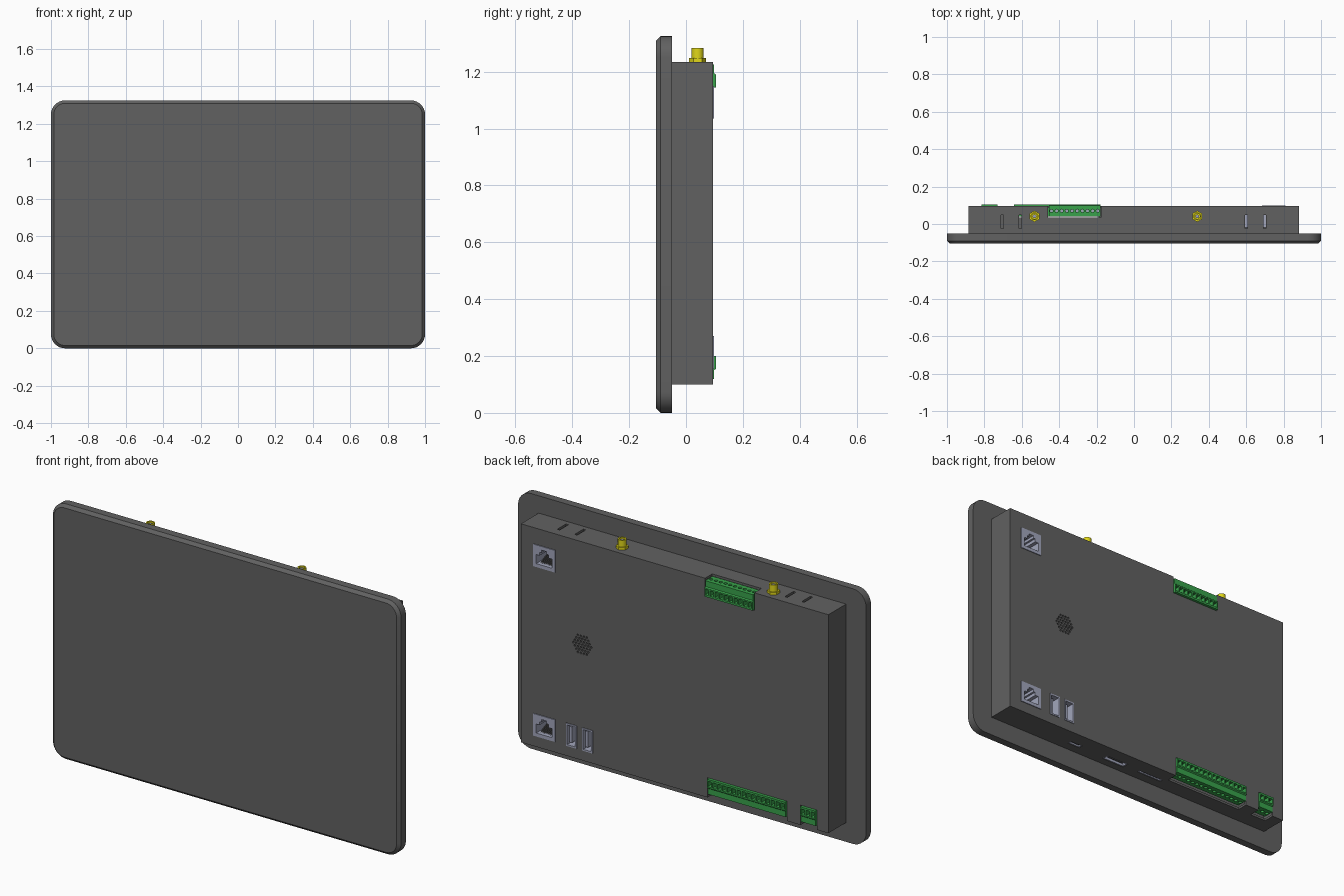
import bpy, bmesh, math
from mathutils import Matrix, Vector

if "Cube" in bpy.data.objects:
    bpy.data.objects.remove(bpy.data.objects["Cube"])

DARK = (0.12, 0.12, 0.12, 1)
GREEN = (0.04, 0.36, 0.07, 1)
STEEL = (0.36, 0.38, 0.5, 1)
GOLD = (0.75, 0.68, 0.01, 1)
mats = {}


def material(name, col):
    if name not in mats:
        m = bpy.data.materials.new(name)
        m.diffuse_color = col
        m.use_nodes = True
        m.node_tree.nodes["Principled BSDF"].inputs["Base Color"].default_value = m.diffuse_color
        mats[name] = m
    return mats[name]


def add_box(bm, lo, hi):
    lo, hi = Vector(lo), Vector(hi)
    bmesh.ops.create_cube(bm, size=1, matrix=Matrix.Translation((lo + hi) / 2)
                          @ Matrix.Diagonal((*(hi - lo), 1)))


def add_cyl(bm, c, r, depth, axis='Z', n=24):
    rot = Matrix() if axis == 'Z' else Matrix.Rotation(math.pi / 2, 4, 'X')
    bmesh.ops.create_cone(bm, cap_ends=True, segments=n, radius1=r, radius2=r,
                          depth=depth, matrix=Matrix.Translation(c) @ rot)


def add_prism(bm, pts, axis, a, b):
    """Extrude a 2D outline along x (pts are y,z) or y (pts are x,z)."""
    at = lambda p, t: (t, p[0], p[1]) if axis == 'X' else (p[0], t, p[1])
    f = bm.faces.new([bm.verts.new(at(p, a)) for p in pts])
    ext = bmesh.ops.extrude_face_region(bm, geom=[f])['geom']
    d = (b - a, 0, 0) if axis == 'X' else (0, b - a, 0)
    bmesh.ops.translate(bm, vec=d, verts=[v for v in ext if isinstance(v, bmesh.types.BMVert)])


def finish(name, bm, mat=None, smooth=False):
    bmesh.ops.recalc_face_normals(bm, faces=bm.faces[:])
    me = bpy.data.meshes.new(name)
    bm.to_mesh(me)
    bm.free()
    ob = bpy.data.objects.new(name, me)
    bpy.context.collection.objects.link(ob)
    if mat:
        me.materials.append(material(*mat))
    if smooth:
        activate(ob)
        bpy.ops.object.shade_smooth_by_angle(angle=math.radians(30))
    return ob


def activate(ob):
    bpy.ops.object.select_all(action='DESELECT')
    ob.select_set(True)
    bpy.context.view_layer.objects.active = ob


def cut(ob, bm):
    cutter = finish("cutter", bm)
    cutter.hide_render = True
    mod = ob.modifiers.new("cut", 'BOOLEAN')
    mod.operation, mod.solver, mod.object = 'DIFFERENCE', 'EXACT', cutter
    activate(ob)
    bpy.ops.object.modifier_apply(modifier=mod.name)
    bpy.data.objects.remove(cutter)


dark, green, steel, gold = ("dark_grey", DARK), ("green", GREEN), ("steel", STEEL), ("gold", GOLD)

# front panel: rounded corners, chamfered front rim
bm = bmesh.new()
add_box(bm, (-1, -0.105, 0), (1, -0.05, 1.325))
corners = [e for e in bm.edges if abs(e.verts[0].co.y - e.verts[1].co.y) > 0.01]
bmesh.ops.bevel(bm, geom=corners, offset=0.075, segments=8, profile=0.5, affect='EDGES')
rim = [e for e in bm.edges if all(v.co.y < -0.1 for v in e.verts)]
bmesh.ops.bevel(bm, geom=rim, offset=0.015, segments=1, affect='EDGES')
finish("front_panel", bm, dark, smooth=True)

# rear housing: thin-walled box
bm = bmesh.new()
add_box(bm, (-0.885, -0.05, 0.10), (0.882, 0.095, 1.235))
housing = finish("rear_housing", bm, dark)
bm = bmesh.new()
add_box(bm, (-0.873, -0.04, 0.112), (0.870, 0.085, 1.223))
cut(housing, bm)

openings = bmesh.new()

# mounting slots on the top wall
for x in (-0.705, -0.608, 0.60, 0.70):
    add_box(openings, (x - 0.007, -0.025, 1.2), (x + 0.007, 0.047, 1.3))

# speaker grille: hexagonal pattern of holes
for q in range(-3, 4):
    for r in range(max(-3, -q - 3), min(3, -q + 3) + 1):
        add_cyl(openings, (0.53 + 0.017 * (q + r / 2), 0.09, 0.70 + 0.0147 * r),
                0.0052, 0.06, 'Y', 10)


# pluggable terminal blocks on the top and bottom edges
def terminal(name, x0, x1, pins, inner, s):
    outline = [(0.04, 0), (0.105, 0), (0.105, 0.045), (0.099, 0.05), (0.099, 0.08), (0.04, 0.08)]
    b = bmesh.new()
    add_prism(b, [(y, inner + s * d) for y, d in outline], 'X', x0, x1)
    ob = finish(name, b, green)
    pitch = (x1 - x0) / pins
    c, screws = bmesh.new(), bmesh.new()
    for i in range(pins):
        x = x0 + (i + 0.5) * pitch
        za, zb = sorted((inner + s * 0.01, inner + s * 0.038))
        add_box(c, (x - pitch * 0.36, 0.07, za), (x + pitch * 0.36, 0.13, zb))
        zc = inner + s * 0.075
        add_cyl(c, (x, 0.07, zc), pitch * 0.33, 0.03, n=12)
        add_cyl(screws, (x, 0.07, inner + s * 0.064), pitch * 0.27, 0.008, n=12)
    cut(ob, c)
    finish(name + "_screws", screws, steel)
    za, zb = sorted((inner - s * 0.003, inner + s * 0.2))
    add_box(openings, (x0 - 0.004, 0.036, za), (x1 + 0.004, 0.2, zb))


terminal("top_terminal", -0.455, -0.18, 10, 1.145, 1)
terminal("bottom_terminal", -0.642, -0.195, 16, 0.20, -1)
terminal("power_terminal", -0.815, -0.73, 3, 0.20, -1)

# network jacks: steel frame with stepped opening and contacts
for name, z0 in (("upper_network_jack", 1.035), ("lower_network_jack", 0.155)):
    x0, x1, z1, xc = 0.685, 0.81, z0 + 0.115, 0.7475
    bm = bmesh.new()
    add_box(bm, (x0, -0.02, z0), (x1, 0.098, z1))
    jack = finish(name, bm, steel)
    half = [(0.045, 0.018), (0.045, 0.065), (0.025, 0.065), (0.025, 0.082), (0.014, 0.082), (0.014, 0.096)]
    outline = [(xc + a, z0 + b) for a, b in half] + [(xc - a, z0 + b) for a, b in reversed(half)]
    bm = bmesh.new()
    add_prism(bm, outline, 'Y', 0.01, 0.12)
    cut(jack, bm)
    bm = bmesh.new()
    add_prism(bm, outline, 'Y', 0.01, 0.013)
    for i in range(8):
        x = xc + (i - 3.5) * 0.0095
        add_prism(bm, [(0.012, z0 + 0.018), (0.08, z0 + 0.018), (0.03, z0 + 0.04), (0.012, z0 + 0.04)],
                  'X', x - 0.002, x + 0.002)
    finish(name + "_contacts", bm, dark)
    add_box(openings, (x0 - 0.001, 0.05, z0 - 0.001), (x1 + 0.001, 0.15, z1 + 0.001))

# upright rear data ports with tongue
for i, x in enumerate((0.592, 0.50)):
    bm = bmesh.new()
    add_box(bm, (x - 0.03, -0.02, 0.152), (x + 0.03, 0.097, 0.27))
    port = finish("data_port_%d" % (i + 1), bm, steel)
    bm = bmesh.new()
    add_box(bm, (x - 0.023, 0.0, 0.16), (x + 0.023, 0.12, 0.262))
    cut(port, bm)
    bm = bmesh.new()
    add_box(bm, (x + 0.003, -0.001, 0.17), (x + 0.017, 0.085, 0.252))
    finish("data_port_tongue_%d" % (i + 1), bm, steel)
    add_box(openings, (x - 0.031, 0.05, 0.151), (x + 0.031, 0.15, 0.271))

# ports on the bottom wall
for name, x, w, h in (("small_port", 0.39, 0.036, 0.012), ("video_port", 0.13, 0.066, 0.018),
                      ("card_slot", -0.096, 0.074, 0.009)):
    y = 0.01
    bm = bmesh.new()
    add_box(bm, (x - w, y - h, 0.101), (x + w, y + h, 0.15))
    port = finish(name, bm, steel)
    bm = bmesh.new()
    add_box(bm, (x - w + 0.005, y - h + 0.004, 0.05), (x + w - 0.005, y + h - 0.004, 0.14))
    cut(port, bm)
    bm = bmesh.new()
    add_box(bm, (x - w * 0.7, y - 0.003, 0.106), (x + w * 0.7, y + 0.003, 0.141))
    finish(name + "_tongue", bm, dark)
    add_box(openings, (x - w - 0.001, y - h - 0.001, 0.05), (x + w + 0.001, y + h + 0.001, 0.13))

cut(housing, openings)

# antenna sockets on the top wall
for i, x in enumerate((-0.532, 0.338)):
    bm = bmesh.new()
    add_cyl(bm, (x, 0.041, 1.241), 0.03, 0.014, n=6)
    finish("antenna_nut_%d" % (i + 1), bm, gold)
    bm = bmesh.new()
    add_cyl(bm, (x, 0.041, 1.25), 0.021, 0.066)
    tube = finish("antenna_socket_%d" % (i + 1), bm, gold)
    bm = bmesh.new()
    add_cyl(bm, (x, 0.041, 1.28), 0.014, 0.05)
    cut(tube, bm)
    activate(tube)
    bpy.ops.object.shade_smooth_by_angle(angle=math.radians(30))
    bm = bmesh.new()
    add_cyl(bm, (x, 0.041, 1.262), 0.01, 0.03, n=16)
    finish("antenna_core_%d" % (i + 1), bm, steel, smooth=True)
